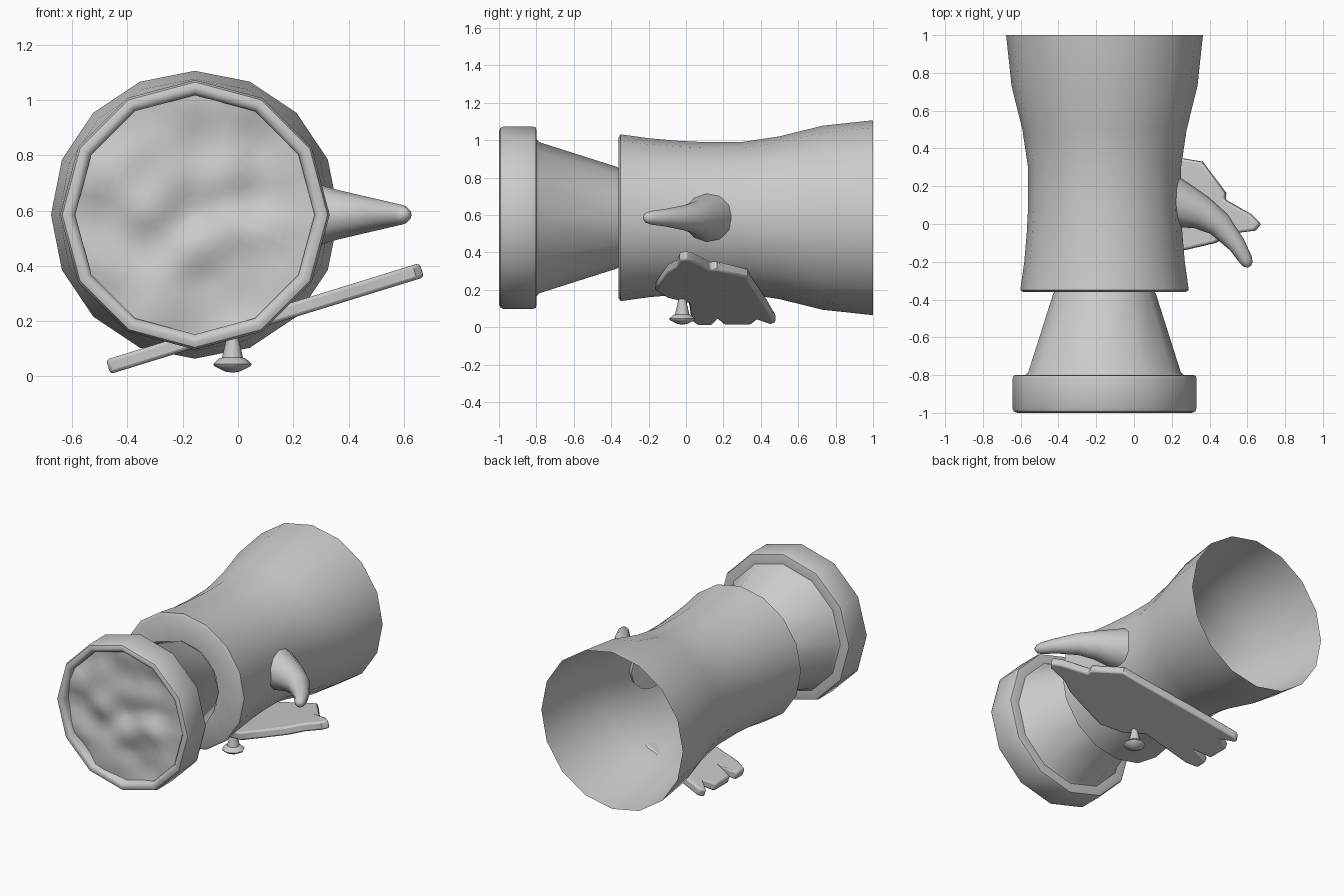
import bpy, bmesh, math
from mathutils import Vector, noise

if "Cube" in bpy.data.objects:
    bpy.data.objects.remove(bpy.data.objects["Cube"])

CX, CZ = -0.156, 0.585   # main axis runs along y through this point


def finish(name, bm, angle=40, normals=True):
    if normals:
        bmesh.ops.recalc_face_normals(bm, faces=bm.faces)
    me = bpy.data.meshes.new(name)
    bm.to_mesh(me)
    bm.free()
    ob = bpy.data.objects.new(name, me)
    bpy.context.collection.objects.link(ob)
    bpy.ops.object.select_all(action='DESELECT')
    ob.select_set(True)
    bpy.context.view_layer.objects.active = ob
    bpy.ops.object.shade_smooth_by_angle(angle=math.radians(angle))
    return ob


def loft(bm, rings, cap_start=False, cap_end=False):
    """Skin a list of equal-length point rings."""
    rows = [[bm.verts.new(p) for p in r] for r in rings]
    n = len(rows[0])
    for a, b in zip(rows, rows[1:]):
        for i in range(n):
            j = (i + 1) % n
            bm.faces.new((a[i], a[j], b[j], b[i]))
    if cap_start:
        bm.faces.new(rows[0])
    if cap_end:
        bm.faces.new(rows[-1])


def ring_y(r, y, n):
    return [Vector((CX + r * math.sin(2 * math.pi * i / n), y,
                    CZ + r * math.cos(2 * math.pi * i / n))) for i in range(n)]


# flared hollow body, open at the back, with a front wall down to the neck
bm = bmesh.new()
body = [(0.26, -0.355), (0.43, -0.36), (0.446, -0.35), (0.425, -0.2), (0.412, -0.05),
        (0.404, 0.1), (0.405, 0.3), (0.435, 0.5), (0.492, 0.73), (0.521, 1.0)]
loft(bm, [ring_y(r, y, 16) for r, y in body])
finish("body", bm)

# cup: rounded rim at the front tapering back to the neck
bm = bmesh.new()
cup = [(0.433, -0.88), (0.433, -0.98), (0.445, -0.995), (0.462, -1.0), (0.48, -0.993),
       (0.488, -0.975), (0.488, -0.82), (0.482, -0.803), (0.47, -0.8),
       (0.42, -0.8), (0.404, -0.785), (0.272, -0.37), (0.262, -0.355)]
loft(bm, [ring_y(r, y, 12) for r, y in cup], cap_end=True)
finish("cup", bm)

# lumpy filling inside the rim
bm = bmesh.new()
rings = []
for k in range(13):
    r = 0.004 + 0.436 * k / 12
    pts = ring_y(r, -0.955, 36)
    for p in pts:
        p.y += 0.045 * noise.noise(Vector((p.x * 6, 3.7, p.z * 6)))
    rings.append(pts)
loft(bm, rings, cap_start=True)
finish("filling", bm, 60)

# curved tapering spout on the right side: x, y, radius
bm = bmesh.new()
path = [(0.17, 0.13, 0.14), (0.25, 0.10, 0.122), (0.36, 0.058, 0.09), (0.45, 0.0, 0.069),
        (0.545, -0.11, 0.047), (0.592, -0.19, 0.036), (0.605, -0.215, 0.026),
        (0.611, -0.226, 0.01)]
rings = []
for k, (x, y, r) in enumerate(path):
    a, b = path[max(k - 1, 0)], path[min(k + 1, len(path) - 1)]
    t = Vector((b[0] - a[0], b[1] - a[1], 0)).normalized()
    side = Vector((-t.y, t.x, 0))
    rings.append([Vector((x, y, CZ)) + side * r * math.cos(i * math.pi / 6)
                  + Vector((0, 0, r * math.sin(i * math.pi / 6))) for i in range(12)])
loft(bm, rings, cap_start=True, cap_end=True)
finish("spout", bm, 60)

# tilted flat plate with blunt fingers at both ends (outline as x, y)
outline = [(0.67, 0.0), (0.62, 0.05), (0.48, 0.13), (0.485, 0.165), (0.36, 0.33), (0.24, 0.35),
           (-0.1, 0.42), (-0.43, 0.48), (-0.46, 0.45), (-0.38, 0.38), (-0.46, 0.35),
           (-0.46, 0.2), (-0.37, 0.17), (-0.47, 0.14), (-0.47, 0.06), (-0.4, 0.03),
           (-0.09, 0.015), (0.0, -0.1), (0.13, -0.165), (0.28, -0.135), (0.43, -0.1),
           (0.52, -0.05), (0.64, -0.035)]
SLOPE, HALF = 0.308, 0.027
up = Vector((-SLOPE, 0, 1)).normalized()
bm = bmesh.new()
mid = [Vector((x, y, 0.033 + (x + 0.475) * SLOPE)) for x, y in outline]
loft(bm, [[p - up * HALF for p in mid], [p + up * HALF for p in mid]], True, True)
plate = finish("fingered_plate", bm)
bev = plate.modifiers.new("round", 'BEVEL')
bev.width, bev.segments, bev.limit_method = 0.012, 2, 'ANGLE'
bev.angle_limit = math.radians(50)

# small button on a flared stem under the plate
bm = bmesh.new()
knob = [(0.018, 0.19), (0.022, 0.14), (0.038, 0.068), (0.048, 0.065), (0.07, 0.045),
        (0.066, 0.037), (0.025, 0.017), (0.006, 0.014)]
loft(bm, [[Vector((-0.02 + r * math.cos(i * math.pi / 4), -0.02 + r * math.sin(i * math.pi / 4), z))
           for i in range(8)] for r, z in knob], True, True)
finish("knob", bm, 50)
